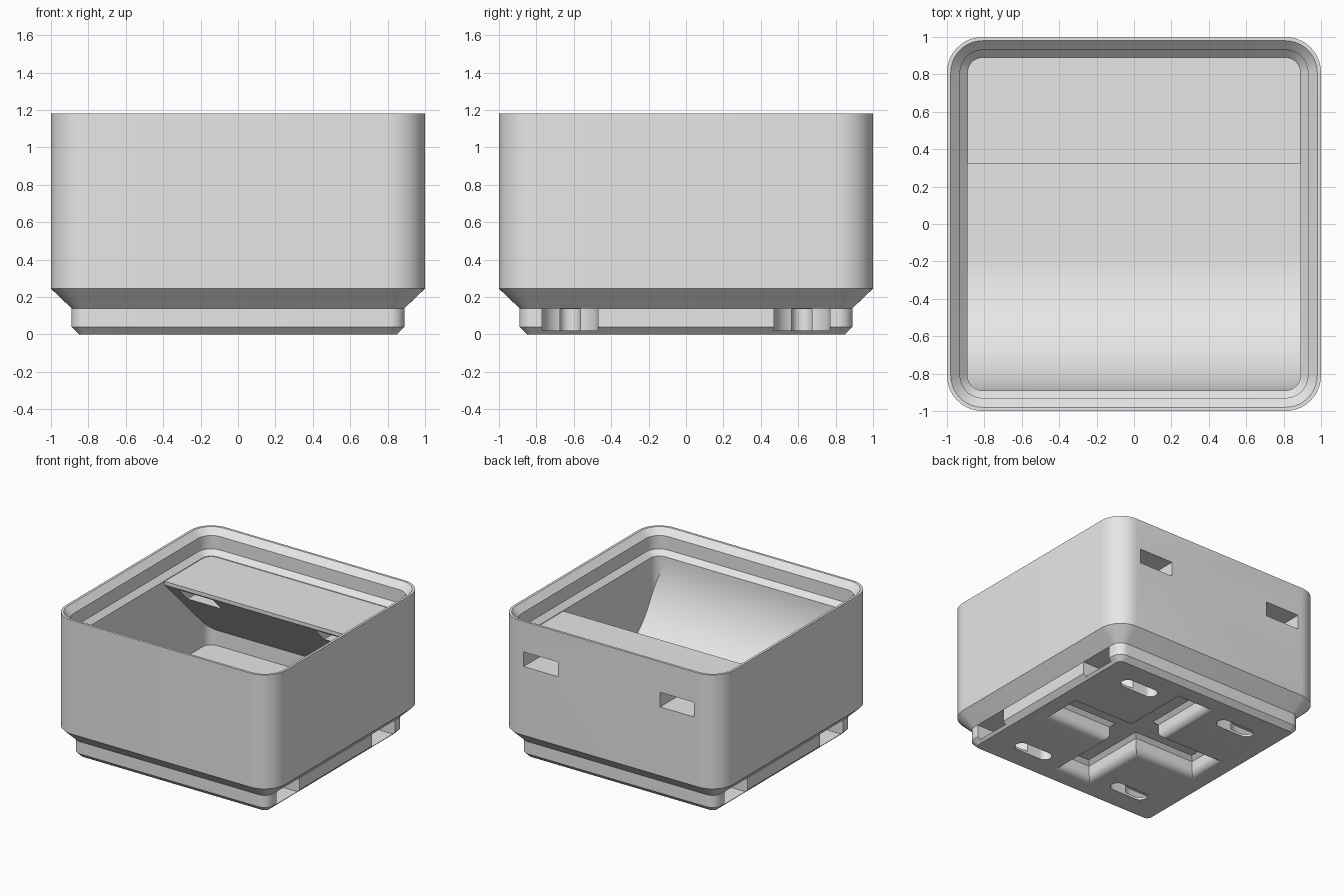
import bpy, bmesh, math

cube = bpy.data.objects.get("Cube")
if cube:
    bpy.data.objects.remove(cube, do_unlink=True)

grey = bpy.data.materials.new("light grey")
grey.use_nodes = True
grey.diffuse_color = (0.8, 0.8, 0.8, 1)
grey.node_tree.nodes["Principled BSDF"].inputs["Base Color"].default_value = (0.8, 0.8, 0.8, 1)


def loft(name, rings):
    """Closed solid through rings that share a vertex count."""
    bm = bmesh.new()
    loops = [[bm.verts.new(p) for p in ring] for ring in rings]
    n = len(loops[0])
    for a, b in zip(loops, loops[1:]):
        for i in range(n):
            j = (i + 1) % n
            bm.faces.new((a[i], a[j], b[j], b[i]))
    bm.faces.new(loops[0][::-1])
    bm.faces.new(loops[-1])
    bmesh.ops.recalc_face_normals(bm, faces=bm.faces)
    mesh = bpy.data.meshes.new(name)
    bm.to_mesh(mesh)
    bm.free()
    obj = bpy.data.objects.new(name, mesh)
    bpy.context.collection.objects.link(obj)
    mesh.materials.append(grey)
    return obj


def prism_x(name, profile, half):
    return loft(name, [[(x, y, z) for y, z in profile] for x in (-half, half)])


def box(name, x0, x1, y0, y1, z0, z1):
    corners = [(x0, y0), (x1, y0), (x1, y1), (x0, y1)]
    return loft(name, [[(x, y, z) for x, y in corners] for z in (z0, z1)])


def rounded_square(half, z, centre=0.81, steps=10):
    r = half - centre
    ring = []
    for k, (sx, sy) in enumerate([(1, 1), (-1, 1), (-1, -1), (1, -1)]):
        for i in range(steps + 1):
            a = math.pi / 2 * (k + i / steps)
            ring.append((sx * centre + r * math.cos(a), sy * centre + r * math.sin(a), z))
    return ring


def capsule(x0, x1, y, r, z, steps=12):
    """Slot outline along x with round ends."""
    ring = []
    for cx, start in ((x1, -math.pi / 2), (x0, math.pi / 2)):
        for i in range(steps + 1):
            a = start + math.pi * i / steps
            ring.append((cx + r * math.cos(a), y + r * math.sin(a), z))
    return ring


def cross(w, l, z):
    quarter = [(l, -w), (l, w), (w, w)]
    ring = []
    for k in range(4):
        c, s = round(math.cos(k * math.pi / 2)), round(math.sin(k * math.pi / 2))
        ring += [(c * x - s * y, s * x + c * y, z) for x, y in quarter]
    return ring


def cut(target, cutters):
    bpy.context.view_layer.objects.active = target
    for c in cutters:
        c.hide_render = True
        mod = target.modifiers.new("cut", 'BOOLEAN')
        mod.operation = 'DIFFERENCE'
        mod.solver = 'EXACT'
        mod.object = c
        bpy.ops.object.modifier_apply(modifier=mod.name)


# Bin: outer wall, stacking lip, inner wall and floor
wall = [(0.85, 0), (0.89, 0.04), (0.89, 0.14), (1, 0.245), (1, 1.18), (0.98, 1.18),
        (0.93, 1.13), (0.93, 1.02), (0.89, 0.98), (0.89, 0.25)]
bin_body = loft("bin_body", [rounded_square(h, z) for h, z in wall])

# Finger scoop along the front
R, floor = 0.72, 0.25
arc = [(-0.89 + R - R * math.cos(a), floor + R - R * math.sin(a))
       for a in (math.pi / 2 * i / 24 for i in range(25))]
scoop = prism_x("front_scoop", arc + [(-0.17, 0.23), (-0.9, 0.23), (-0.9, floor + R)], 0.9)

# Label shelf along the back with a sloping underside
shelf = prism_x("label_shelf", [(0.32, 0.975), (0.32, 0.945), (0.89, 0.375),
                                (0.9, 0.375), (0.9, 0.975)], 0.9)

# Slots through the back wall and shelf
slots = [box("slot_cutter", s * 0.62 - 0.155, s * 0.62 + 0.155, 0.2, 1.1, 0.81, 0.93)
         for s in (-1, 1)]

# Side pockets and release slots in the base
base_cuts = []
for sx in (-1, 1):
    for sy in (-1, 1):
        y = sy * 0.62
        lo, hi = sorted((sx * 0.62, sx * 1.2))
        base_cuts.append(loft("pocket_cutter", [capsule(lo, hi, y, 0.15, z) for z in (0.02, 0.139)]))
        lo, hi = sorted((sx * 0.36, sx * 0.58))
        base_cuts.append(loft("release_cutter", [capsule(lo, hi, y, 0.055, z) for z in (-0.1, 0.135)]))

# Cross-shaped recess under the base with a rounded edge
levels = [(0.05, -0.05)]
levels += [(0.06 * (1 - math.sin(a)), 0.06 * (1 - math.cos(a)))
           for a in (math.pi / 2 * i / 6 for i in range(7))]
levels += [(0, 0.12), (-0.03, 0.15)]
levels[0] = (0.06, -0.05)
recess = loft("recess_cutter", [cross(0.13 + o, 0.68 + o, z) for o, z in levels])

cut(bin_body, slots + base_cuts + [recess])
cut(shelf, slots)
for c in slots + base_cuts + [recess]:
    bpy.data.objects.remove(c, do_unlink=True)

# Smooth the rounded corners, keep the edges sharp
bpy.ops.object.select_all(action='DESELECT')
for obj in (bin_body, scoop, shelf):
    obj.select_set(True)
bpy.context.view_layer.objects.active = bin_body
bpy.ops.object.shade_smooth_by_angle(angle=math.radians(30))
